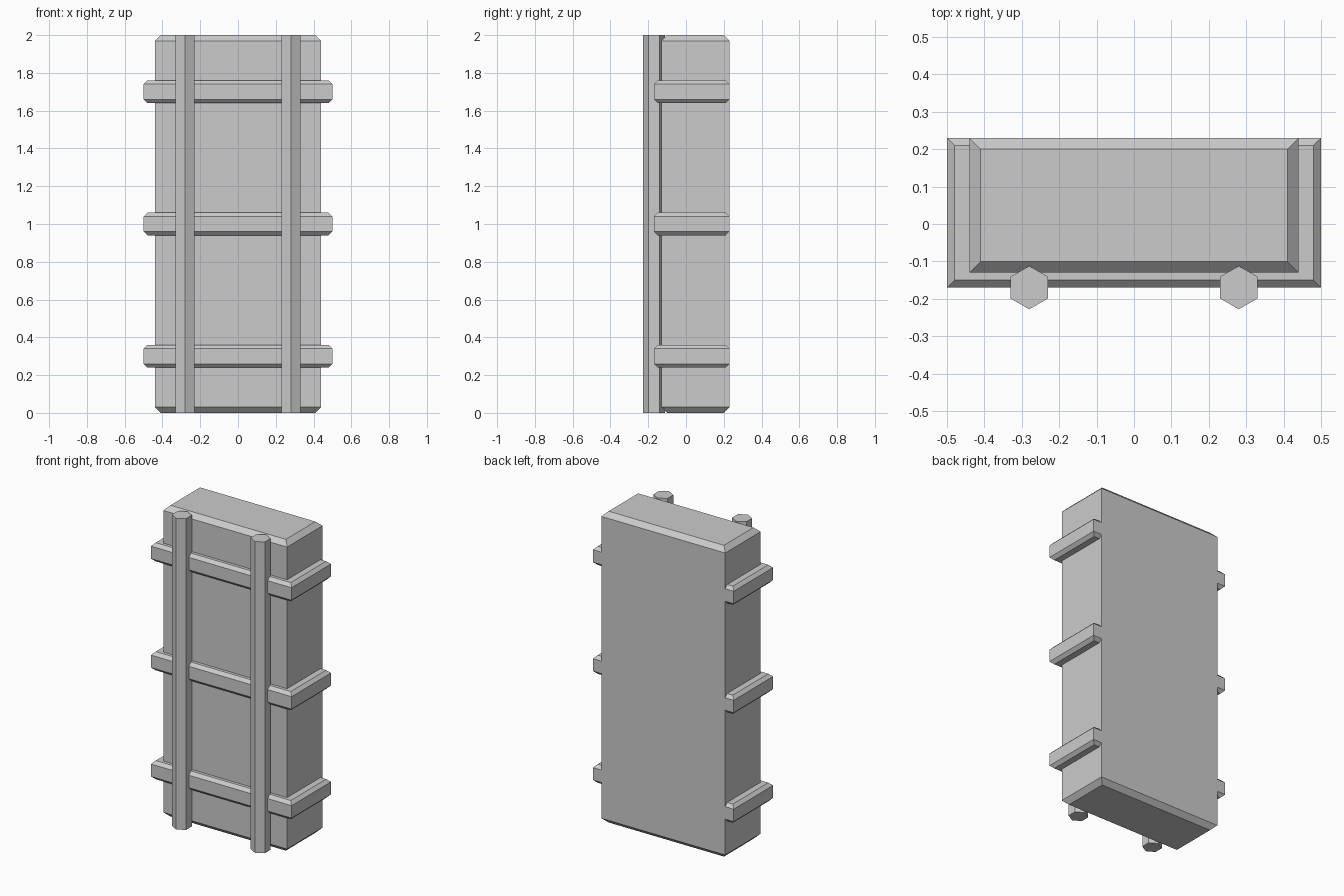
import bpy, bmesh
from math import pi
from mathutils import Matrix, Vector

if "Cube" in bpy.data.objects:
    bpy.data.objects.remove(bpy.data.objects["Cube"])


def make_object(name, bm):
    mesh = bpy.data.meshes.new(name)
    bmesh.ops.recalc_face_normals(bm, faces=bm.faces)
    bm.to_mesh(mesh)
    bm.free()
    obj = bpy.data.objects.new(name, mesh)
    bpy.context.collection.objects.link(obj)
    return obj


def chamfered_box(name, low, high, chamfer):
    """Box with only its top and bottom rims chamfered."""
    low, high = Vector(low), Vector(high)
    bm = bmesh.new()
    bmesh.ops.create_cube(bm, size=1, matrix=Matrix.Translation((low + high) / 2)
                          @ Matrix.Diagonal((*(high - low), 1)))
    rims = [e for e in bm.edges if abs(e.verts[0].co.z - e.verts[1].co.z) < 1e-5]
    bmesh.ops.bevel(bm, geom=rims, offset=chamfer, offset_type='OFFSET',
                    segments=1, affect='EDGES', profile=0.5)
    return make_object(name, bm)


def hex_bar(name, x, y, radius, height):
    """Upright six-sided bar with a corner facing the front."""
    bm = bmesh.new()
    bmesh.ops.create_cone(bm, cap_ends=True, segments=6, radius1=radius,
                          radius2=radius, depth=height)
    # Align one corner with the y axis
    corner = bm.verts[:][0].co
    angle = Vector((0, 1)).angle_signed(corner.xy.normalized())
    bm.transform(Matrix.Translation((x, y, height / 2)) @ Matrix.Rotation(angle, 4, 'Z'))
    return make_object(name, bm)


# Main slab
chamfered_box("slab", (-0.44, -0.13, 0), (0.44, 0.23, 2), 0.03)

# Horizontal bands, flush with the back of the slab
for label, z in (("lower", 0.3), ("middle", 1.0), ("upper", 1.7)):
    chamfered_box(label + "_band", (-0.5, -0.17, z - 0.06), (0.5, 0.23, z + 0.06), 0.02)

# Vertical front bars
for label, x in (("left", -0.28), ("right", 0.28)):
    hex_bar(label + "_bar", x, -0.17, 0.058, 2)
